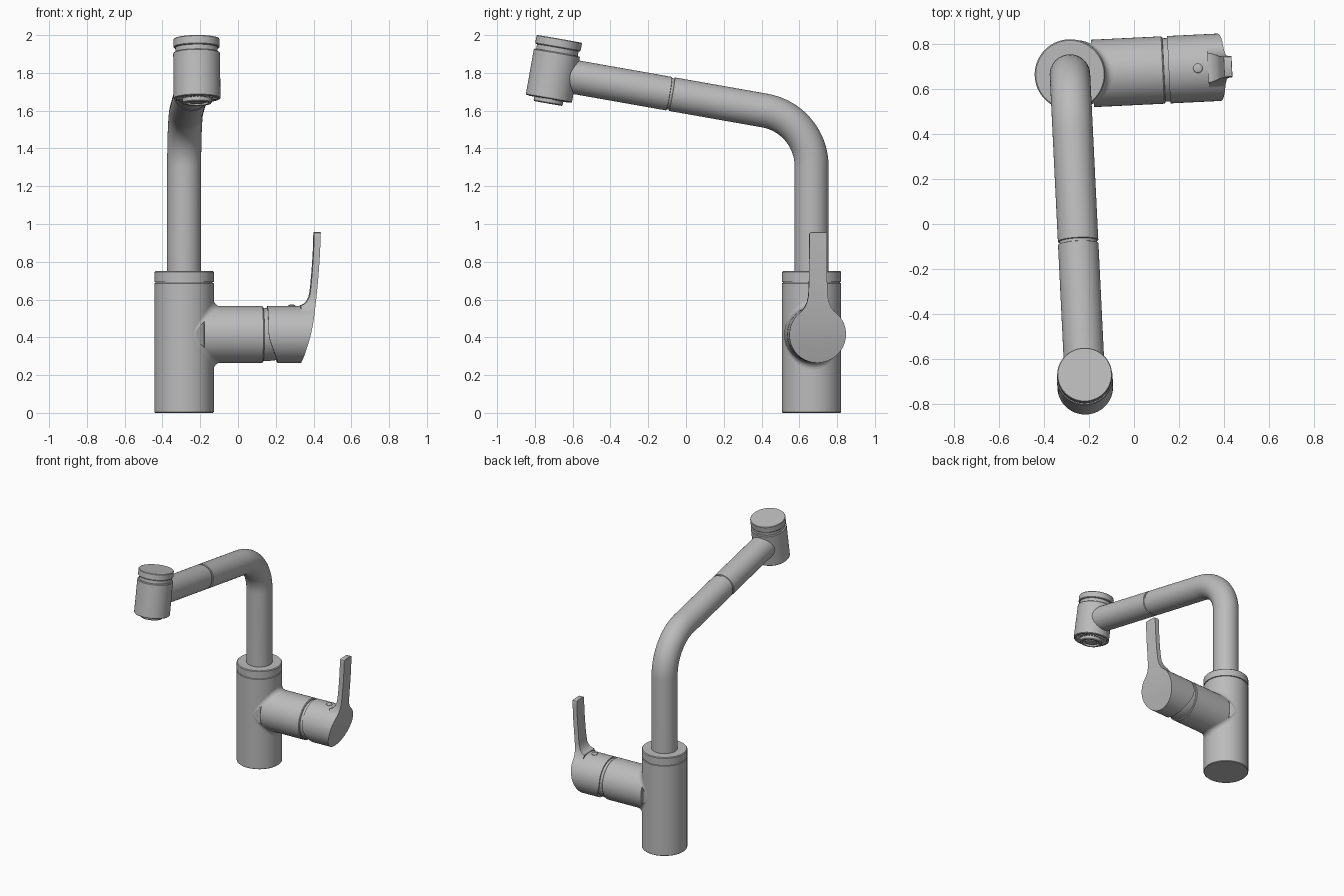
import bpy, bmesh, math
from math import sin, cos, radians, pi
from mathutils import Matrix, Vector

cube = bpy.data.objects.get("Cube")
if cube:
    bpy.data.objects.remove(cube, do_unlink=True)

# Single satin metal colour
metal = bpy.data.materials.new("satin_grey_metal")
metal.use_nodes = True
GREY = (0.5, 0.5, 0.5, 1)
metal.diffuse_color = GREY
metal.node_tree.nodes["Principled BSDF"].inputs["Base Color"].default_value = GREY

# The whole tap is turned slightly about the body axis
PLACE = Matrix.Translation((-0.285, 0.665, 0)) @ Matrix.Rotation(radians(2.8), 4, 'Z')
SEG = 72


def finish(name, bm):
    bmesh.ops.recalc_face_normals(bm, faces=bm.faces)
    me = bpy.data.meshes.new(name)
    bm.to_mesh(me)
    bm.free()
    me.materials.append(metal)
    ob = bpy.data.objects.new(name, me)
    bpy.context.collection.objects.link(ob)
    ob.matrix_world = PLACE
    smooth(me)
    return ob


def smooth(me):
    me.shade_smooth()
    me.set_sharp_from_angle(angle=radians(30))


def loft(name, rings, capped=True):
    """Skin a list of closed rings of points."""
    bm = bmesh.new()
    vs = [[bm.verts.new(p) for p in ring] for ring in rings]
    n = len(rings[0])
    for a, b in zip(vs, vs[1:]):
        for i in range(n):
            j = (i + 1) % n
            bm.faces.new((a[i], a[j], b[j], b[i]))
    if capped:
        bm.faces.new(vs[0])
        bm.faces.new(vs[-1])
    return finish(name, bm)


def lathe(name, profile, matrix=Matrix()):
    """Turn (radius, height) points about the matrix's z axis."""
    ang = [2 * pi * i / SEG for i in range(SEG)]
    return loft(name, [[matrix @ Vector((r * cos(t), r * sin(t), z)) for t in ang]
                       for r, z in profile])


def spline(pts, steps=5):
    """Smooth curve through a few 2D points."""
    p = [Vector(q) for q in pts]
    p = [2 * p[0] - p[1]] + p + [2 * p[-1] - p[-2]]
    out = []
    for a, b, c, d in zip(p, p[1:], p[2:], p[3:]):
        for k in range(steps):
            t = k / steps
            out.append(0.5 * (2 * b + (c - a) * t + (2 * a - 5 * b + 4 * c - d) * t * t
                              + (3 * b - a - 3 * c + d) * t ** 3))
    return out + [p[-2]]


def boolean(ob, other, mode):
    """Apply a boolean and discard the second object."""
    m = ob.modifiers.new("cut", 'BOOLEAN')
    m.operation, m.object, m.solver = mode, other, 'EXACT'
    bpy.context.view_layer.update()
    dg = bpy.context.evaluated_depsgraph_get()
    me = bpy.data.meshes.new_from_object(ob.evaluated_get(dg))
    ob.modifiers.clear()
    ob.data = me
    bpy.data.objects.remove(other, do_unlink=True)
    smooth(me)


# Body: upright cylinder with a fine groove below its top ring
R = 0.157
lathe("body", [(R - .004, 0), (R, .004), (R, .686), (R - .006, .688), (R - .006, .692),
               (R, .694), (R, .745), (R - .005, .75)])

# Side arm with a narrower neck at its end
ARM_Z, r = 0.415, 0.15
ARM = Matrix.Translation((0, 0, ARM_Z)) @ Matrix.Rotation(pi / 2, 4, 'Y')
lathe("side_arm", [(r, .10), (r, .413), (r - .004, .418), (r - .009, .419),
                   (r - .009, .44), (.136, .485), (.125, .52)], ARM)

# Rounded fillet where arm and body meet (rolling ball between both cylinders)
f = 0.035
rings = []
for k in range(9):
    ring = []
    for i in range(SEG):
        t = 2 * pi * i / SEG
        y, z = (r + f) * cos(t), (r + f) * sin(t)
        c = Vector((math.sqrt((R + f) ** 2 - y * y), y, z + ARM_Z))
        to_body = Vector((-c.x, -c.y, 0)).normalized()
        to_arm = Vector((0, -cos(t), -sin(t)))
        w = to_body.angle(to_arm)
        q = k / 8
        d = (to_body * sin((1 - q) * w) + to_arm * sin(q * w)) / sin(w)
        ring.append(c + f * d)
    rings.append(ring)
loft("arm_fillet", rings, capped=False)

# Spout: upright pipe, bend, then a rising straight with a joint groove
BEND, BEND_Z, PIPE = 0.30, 1.305, 0.09
path = [(0, .74, 0, PIPE)]
for i in range(21):
    a = radians(80) * i / 20
    path.append((-BEND + BEND * cos(a), BEND_Z + BEND * sin(a), a, PIPE))
y0, z0, a0, _ = path[-1]
for d, rad in [(.500, PIPE), (.502, .084), (.514, .084), (.516, PIPE), (1.09, PIPE)]:
    path.append((y0 - d * sin(a0), z0 + d * cos(a0), a0, rad))
loft("spout_pipe", [[Vector((0, y, z)) + rad * Vector((cos(t), sin(t) * cos(a), sin(t) * sin(a)))
                     for t in (2 * pi * i / SEG for i in range(SEG))]
                    for y, z, a, rad in path])

# Spray head, square to the spout, with cap, groove and recessed underside
HEAD = Matrix.Translation((0, -1.337, 1.98)) @ Matrix.Rotation(radians(-10), 4, 'X')
H = 0.124
lathe("spray_head", [(H - .005, 0), (H - .002, -.004), (H - .002, -.043), (H - .006, -.047),
                     (H - .012, -.048), (H - .012, -.073), (H - .004, -.074), (H, -.078),
                     (H, -.318), (H - .004, -.322), (.108, -.322), (.106, -.305),
                     (.03, -.305)], HEAD)
lathe("aerator", [(.078, -.30), (.078, -.342), (.074, -.347), (.060, -.347), (.058, -.335),
                  (.040, -.335), (.038, -.344), (.010, -.344)], HEAD)

# Ring of small ribs around the aerator
bm = bmesh.new()
for i in range(28):
    m = HEAD @ Matrix.Rotation(2 * pi * i / 28, 4, 'Z') @ Matrix.Translation((.092, 0, -.313))
    bmesh.ops.create_cube(bm, size=1, matrix=m @ Matrix.Diagonal((.028, .009, .022, 1)))
finish("aerator_ribs", bm)

# Handle: round hub joined to a flared lever, trimmed by the side profile
handle = lathe("handle", [(r, .40), (r, .80)], ARM)
half = [(.090, .40), (.107, .520), (.086, .538), (.070, .558), (.058, .585),
        (.051, .62), (.048, .70), (.047, .945), (.044, .953), (.036, .957)]
outline = half + [(-y, z) for y, z in reversed(half)]
lever = loft("lever_blank", [[(x, y, z) for y, z in outline] for x in (.615, .82)])
boolean(handle, lever, 'UNION')

outer = spline([(.329, .25), (.352, .32), (.385, .44), (.412, .60), (.430, .80), (.437, .955)])
inner = spline([(.402, .962), (.399, .86), (.391, .74), (.381, .64), (.368, .598),
                (.348, .576), (.325, .568)])
back = [(.155, .568), (.155, .425), (.160, .395), (.172, .36), (.216, .25)]
side = [(p[0] + .285, p[1]) for p in outer + [(.433, .961)] + inner + back]
trim = loft("side_trim", [[(x, y, z) for x, z in side] for y in (-.25, .25)])
boolean(handle, trim, 'INTERSECT')

# Small round button on top of the handle
lathe("handle_button", [(.021, .555), (.021, .567), (.017, .571), (.009, .573)],
      Matrix.Translation((.57, 0, 0)))
